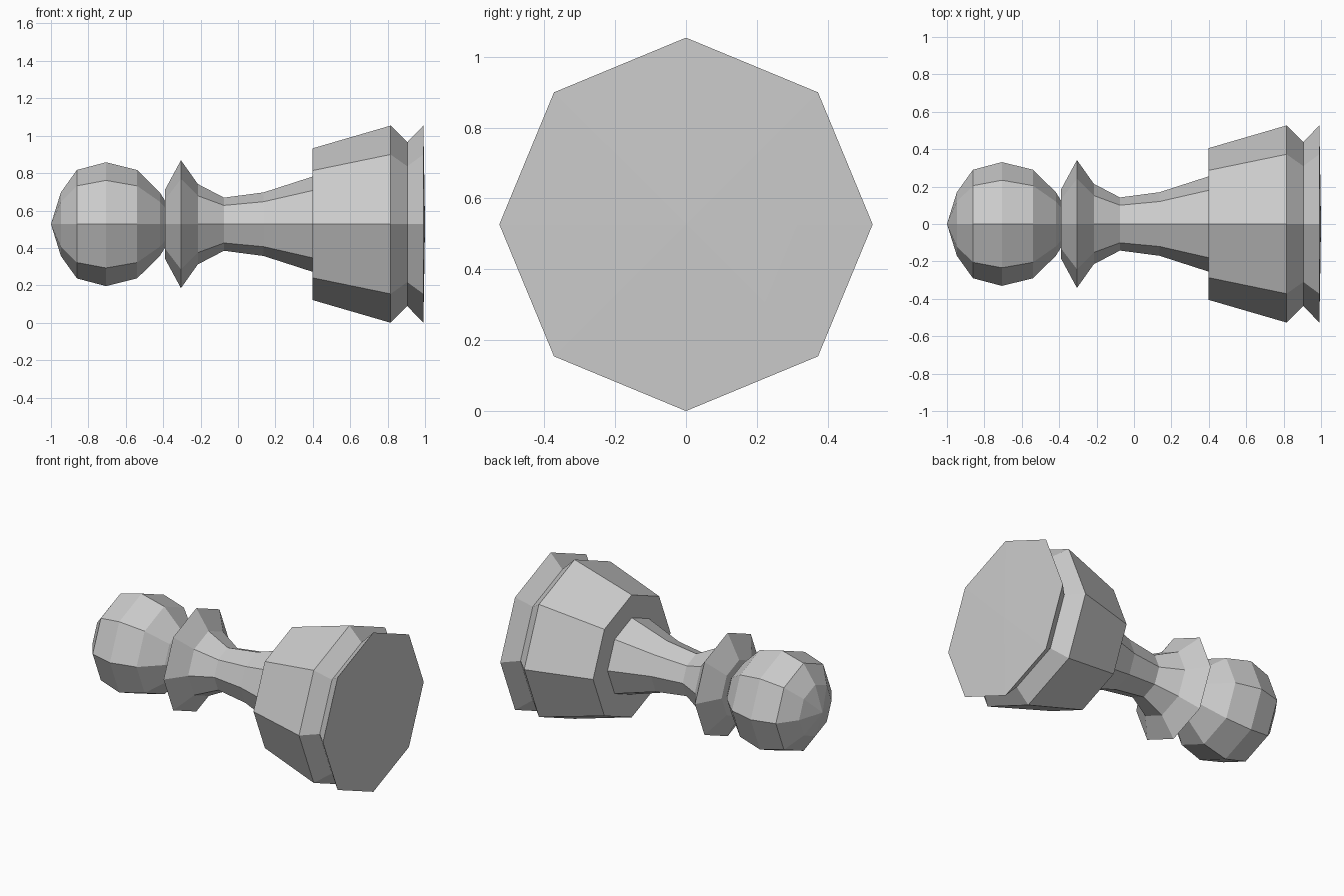
import bpy
import math
import bmesh

SIDES = 8
AXIS_Z = 0.527

cube = bpy.data.objects.get("Cube")
if cube:
    bpy.data.objects.remove(cube, do_unlink=True)

grey = bpy.data.materials.new("plain_grey")
grey.use_nodes = True
colour = (0.6, 0.6, 0.6, 1)
grey.diffuse_color = colour
grey.node_tree.nodes["Principled BSDF"].inputs["Base Color"].default_value = colour


def turned_part(name, profile):
    """Turn (x, radius) points around the long axis; radius 0 makes a tip."""
    bm = bmesh.new()
    rings = []
    for x, r in profile:
        count = SIDES if r > 0 else 1
        rings.append([
            bm.verts.new((x, r * math.cos(i * math.tau / SIDES),
                          r * math.sin(i * math.tau / SIDES)))
            for i in range(count)])
    for a, b in zip(rings, rings[1:]):
        for i in range(SIDES):
            j = (i + 1) % SIDES
            corners = [a[i % len(a)], b[i % len(b)], b[j % len(b)], a[j % len(a)]]
            bm.faces.new(list(dict.fromkeys(corners)))
    # Profiles run toward +x, so this winding is flipped to point outward
    bmesh.ops.reverse_faces(bm, faces=bm.faces)
    mesh = bpy.data.meshes.new(name)
    bm.to_mesh(mesh)
    bm.free()
    mesh.materials.append(grey)
    obj = bpy.data.objects.new(name, mesh)
    obj.location.z = AXIS_Z
    bpy.context.collection.objects.link(obj)
    return obj


# Faceted ball at the head end
turned_part("head_ball", [
    (-1, 0), (-0.947, 0.17), (-0.861, 0.29), (-0.706, 0.331),
    (-0.54, 0.29), (-0.418, 0.17), (-0.39, 0.125)])

# Flared collar under the ball
turned_part("collar", [
    (-0.39, 0.125), (-0.39, 0.185), (-0.305, 0.342), (-0.215, 0.215)])

# Slim waisted stem
turned_part("stem", [
    (-0.215, 0.215), (-0.075, 0.142), (0.137, 0.17), (0.397, 0.254)])

# Wide foot with a groove and a very shallow domed bottom
turned_part("foot", [
    (0.397, 0.254), (0.397, 0.405), (0.816, 0.527), (0.905, 0.438),
    (0.991, 0.527), (0.995, 0.315), (1, 0)])
